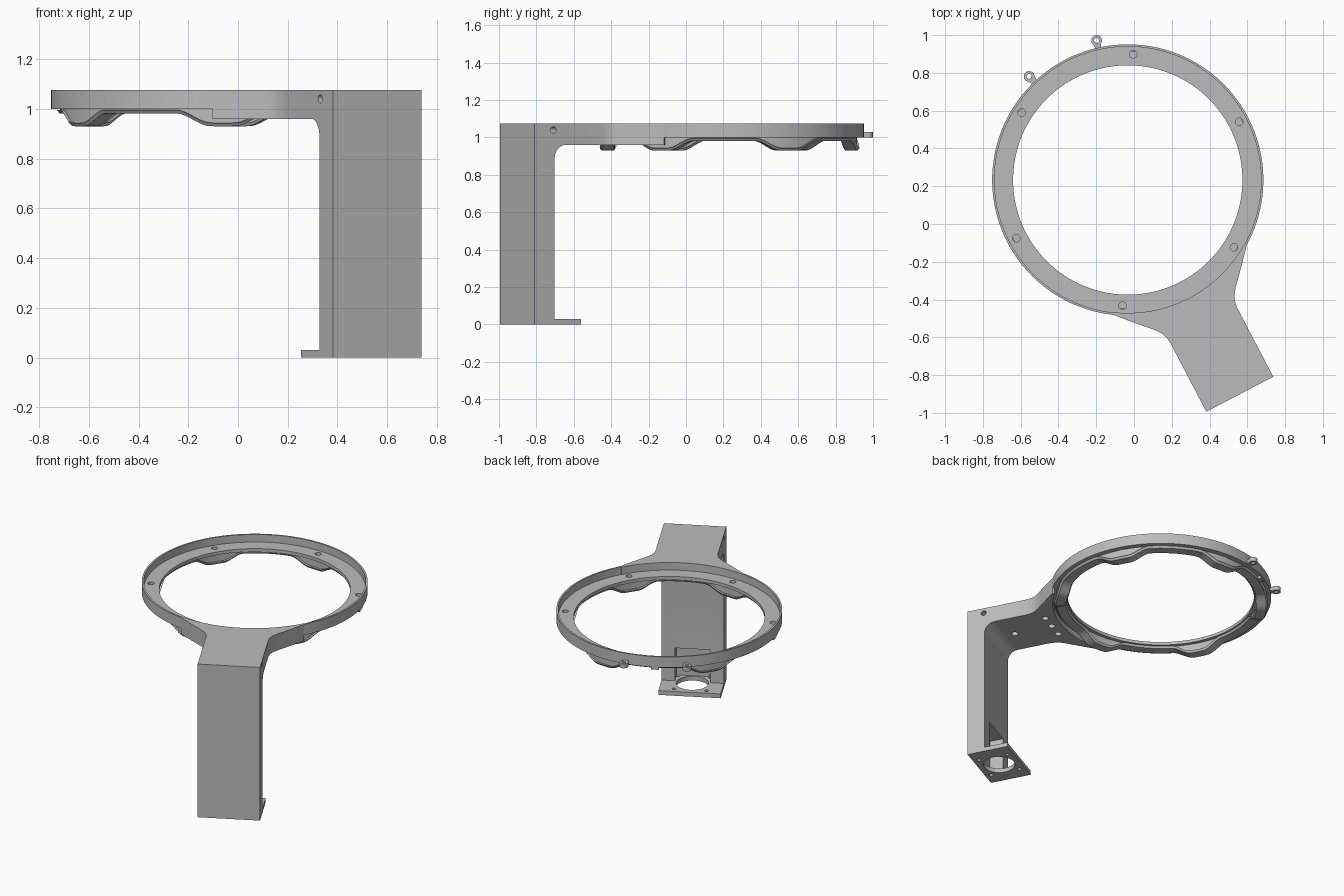
import bpy, bmesh, math
from mathutils import Matrix, Vector

if "Cube" in bpy.data.objects:
    bpy.data.objects.remove(bpy.data.objects["Cube"], do_unlink=True)

grey = bpy.data.materials.new("plain grey")
grey.use_nodes = True
grey.diffuse_color = (0.5, 0.5, 0.5, 1)
grey.node_tree.nodes["Principled BSDF"].inputs["Base Color"].default_value = (0.5, 0.5, 0.5, 1)

# Shared frame: origin at the hoop centre, local x pointing along the arm
FRAME = Matrix.Translation((-0.033, 0.233, 0)) @ Matrix.Rotation(math.radians(-62.4), 4, "Z")
R, TOP, ARM_Z, END, HALF = 0.718, 1.075, 0.96, 1.28, 0.2
LOBES = [30 + 60 * k for k in range(6)]


def make(name, bm):
    bmesh.ops.recalc_face_normals(bm, faces=bm.faces)
    mesh = bpy.data.meshes.new(name)
    bm.to_mesh(mesh)
    bm.free()
    mesh.materials.append(grey)
    ob = bpy.data.objects.new(name, mesh)
    bpy.context.collection.objects.link(ob)
    ob.matrix_world = FRAME
    return ob


def smooth(ob):
    bpy.ops.object.select_all(action="DESELECT")
    ob.select_set(True)
    bpy.context.view_layer.objects.active = ob
    bpy.ops.object.shade_smooth_by_angle(angle=math.radians(30))


def sweep(bm, section, steps, centre=(0, 0)):
    """Closed ring whose (radius, z) section may vary with the angle in degrees."""
    rings = []
    for i in range(steps):
        deg = 360 * i / steps
        a = math.radians(deg)
        rings.append([bm.verts.new((centre[0] + r * math.cos(a), centre[1] + r * math.sin(a), z))
                      for r, z in section(deg)])
    for i in range(steps):
        p, q = rings[i], rings[(i + 1) % steps]
        for j in range(len(p)):
            k = (j + 1) % len(p)
            bm.faces.new((p[j], p[k], q[k], q[j]))


def prism(bm, points, offset):
    """Extrude a flat outline of 3D points."""
    face = bm.faces.new([bm.verts.new(p) for p in points])
    new = bmesh.ops.extrude_face_region(bm, geom=[face])["geom"]
    bmesh.ops.translate(bm, vec=offset, verts=[v for v in new if isinstance(v, bmesh.types.BMVert)])


def box(bm, lo, hi):
    outline = [(lo[0], lo[1]), (hi[0], lo[1]), (hi[0], hi[1]), (lo[0], hi[1])]
    prism(bm, [(x, y, lo[2]) for x, y in outline], (0, 0, hi[2] - lo[2]))


def peg(bm, centre, radius, depth, axis="Z"):
    turn = Matrix.Rotation(math.pi / 2, 4, "X") if axis == "Y" else Matrix()
    bmesh.ops.create_cone(bm, cap_ends=True, segments=40, radius1=radius, radius2=radius,
                          depth=depth, matrix=Matrix.Translation(centre) @ turn)


def cut(ob, bm):
    cutter = make("cutter", bm)
    cutter.hide_render = True
    mod = ob.modifiers.new("cut", "BOOLEAN")
    mod.operation, mod.solver, mod.object = "DIFFERENCE", "EXACT", cutter
    bpy.context.view_layer.objects.active = ob
    bpy.ops.object.modifier_apply(modifier=mod.name)
    bpy.data.objects.remove(cutter, do_unlink=True)


def polar(r, deg):
    return r * math.cos(math.radians(deg)), r * math.sin(math.radians(deg))


# Hoop: flat floor with a thin raised rim and six screw holes
bm = bmesh.new()
hoop_section = [(0.607, 1.0), (R, 1.0), (R, TOP), (0.706, TOP), (0.706, 1.022), (0.607, 1.022)]
sweep(bm, lambda deg: hoop_section, 160)
hoop = make("hoop", bm)
bm = bmesh.new()
for deg in LOBES:
    peg(bm, (*polar(0.666, deg), 1.01), 0.02, 0.06)
cut(hoop, bm)
smooth(hoop)


# Wavy band below the hoop, dipping under each screw, with a wider lower lip
def band_section(deg):
    away = min(abs((deg - c + 180) % 360 - 180) for c in LOBES)
    t = max(0, min(1, (16 - away) / 12))
    z = 0.982 - 0.052 * t * t * (3 - 2 * t)
    lip = z + 0.014
    return [(0.622, z), (0.685, z), (0.695, lip), (0.682, lip), (0.682, 1.003),
            (0.63, 1.003), (0.63, lip), (0.614, lip)]


bm = bmesh.new()
sweep(bm, band_section, 240)
smooth(make("wavy_band", bm))

# Flared arm, hugging the hoop and blending into straight sides
flare = [(1.09, HALF), (0.87, HALF), (0.835, 0.204), (0.80, 0.218), (0.765, 0.246),
         (0.72, 0.288), (0.66, 0.343), (0.602, 0.394)]
arc = [polar(0.704, 33 - 66 * i / 32) for i in range(33)]
outline = flare + arc + [(x, -y) for x, y in reversed(flare)]
bm = bmesh.new()
prism(bm, [(x, y, ARM_Z) for x, y in outline], (0, 0, TOP - ARM_Z))
arm = make("flared_arm", bm)
bm = bmesh.new()
for x, y in ((1.03, 0), (0.77, 0.11), (0.77, -0.11), (0.77, 0)):
    peg(bm, (x, y, ARM_Z), 0.022, 0.08)
cut(arm, bm)
smooth(arm)

# Column with filleted inner corner and foot plate
fillet = []
for i in range(11):
    a = math.radians(90 - 9 * i)
    fillet.append((1.09 + 0.07 * math.cos(a), 0.89 + 0.07 * math.sin(a)))
profile = [(1.0, 0), (END, 0), (END, TOP), (1.09, TOP)] + fillet + [(1.16, 0.03), (1.0, 0.03)]
bm = bmesh.new()
prism(bm, [(x, -HALF, z) for x, z in profile], (0, 2 * HALF, 0))
column = make("column_and_foot", bm)

# Pocket above the foot, large foot opening, screw holes and cross hole
bm = bmesh.new()
box(bm, (1.1, -0.115, 0.03), (1.25, 0.115, 0.26))
cut(column, bm)
bm = bmesh.new()
peg(bm, (1.14, 0, 0.01), 0.103, 0.06)
for side in (-1, 1):
    for x in (1.04, 1.24):
        peg(bm, (x, side * 0.105, 0), 0.013, 0.1)
peg(bm, (1.167, 0, 1.04), 0.017, 0.6, "Y")
cut(column, bm)
smooth(column)

# Two eyelets on the far side of the hoop
for name, deg in (("left_eyelet", 165), ("right_eyelet", 196)):
    bm = bmesh.new()
    sweep(bm, lambda d: [(0.013, 1.0), (0.028, 1.0), (0.028, 1.03), (0.013, 1.03)], 32, polar(0.757, deg))
    d = Vector((*polar(1, deg), 0))
    s = Vector((-d.y, d.x, 0))
    stem = [d * r + s * w + Vector((0, 0, 1.002)) for r, w in
            ((0.71, -0.014), (0.742, -0.022), (0.742, 0.022), (0.71, 0.014))]
    prism(bm, stem, (0, 0, 0.026))
    smooth(make(name, bm))

# Small closing tab between the eyelets
bm = bmesh.new()
box(bm, (-0.715, -0.025, 0.982), (-0.69, 0.025, 1.002))
make("closing_tab", bm)
